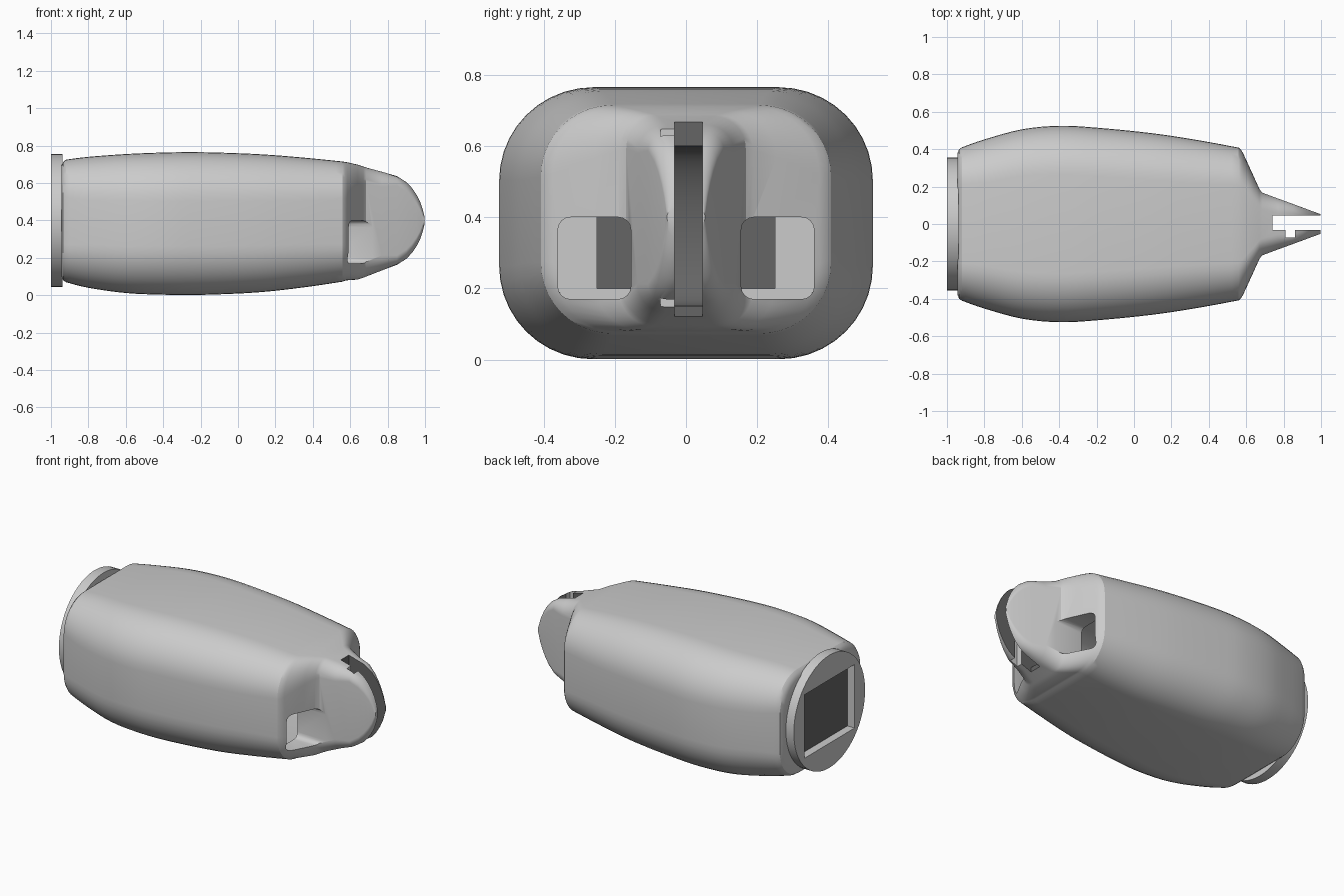
import bpy, bmesh, math
from mathutils import Vector, Matrix

if "Cube" in bpy.data.objects:
    bpy.data.objects.remove(bpy.data.objects["Cube"])


def material(name, v):
    m = bpy.data.materials.new(name)
    m.diffuse_color = (v, v, v, 1)
    m.use_nodes = True
    m.node_tree.nodes["Principled BSDF"].inputs["Base Color"].default_value = m.diffuse_color
    return m


grey, dark = material("grey", 0.8), material("dark", 0.13)


def finish(bm, name, mats):
    bmesh.ops.recalc_face_normals(bm, faces=bm.faces[:])
    me = bpy.data.meshes.new(name)
    bm.to_mesh(me)
    bm.free()
    ob = bpy.data.objects.new(name, me)
    bpy.context.collection.objects.link(ob)
    for m in mats:
        me.materials.append(m)
    return ob


def box(name, x, y, z, mat=grey, bevel=0):
    bm = bmesh.new()
    size = Vector((x[1] - x[0], y[1] - y[0], z[1] - z[0]))
    mid = Vector((x[0] + x[1], y[0] + y[1], z[0] + z[1])) / 2
    bmesh.ops.create_cube(bm, size=1, matrix=Matrix.Translation(mid) @ Matrix.Diagonal(size.to_4d()))
    if bevel:  # round only the edges running along x
        es = [e for e in bm.edges if abs((e.verts[0].co - e.verts[1].co).x) > 1e-4]
        bmesh.ops.bevel(bm, geom=es, offset=bevel, segments=4, profile=0.5, affect='EDGES')
    return finish(bm, name, [mat])


def cylinder(name, r, depth, mid, axis, scale=(1, 1, 1), mat=grey):
    bm = bmesh.new()
    mtx = Matrix.Translation(mid) @ Matrix.Diagonal((*scale, 1)) @ Matrix.Rotation(math.pi / 2, 4, axis)
    bmesh.ops.create_cone(bm, cap_ends=True, segments=64, radius1=r, radius2=r, depth=depth, matrix=mtx)
    return finish(bm, name, [mat])


def loft(name, sections, mats):
    """Skin rounded rectangles given as (x, half width, low z, high z, radius)."""
    bm = bmesh.new()
    rings = []
    for x, w, lo, hi, r in sections:
        r = min(r, w * 0.95, (hi - lo) * 0.45)
        ring = []
        for k, (cy, cz) in enumerate([(w - r, hi - r), (r - w, hi - r), (r - w, lo + r), (w - r, lo + r)]):
            for i in range(11):
                a = math.pi / 2 * (k + i / 10)
                ring.append(bm.verts.new((x, cy + r * math.cos(a), cz + r * math.sin(a))))
        rings.append(ring)
    for a, b in zip(rings, rings[1:]):
        for i in range(len(a)):
            j = (i + 1) % len(a)
            bm.faces.new((a[i], a[j], b[j], b[i]))
    bm.faces.new(rings[0])
    bm.faces.new(rings[-1])
    return finish(bm, name, mats)


def smooth_keys(keys, n=4):
    """Catmull-Rom interpolation of the section values."""
    p = [Vector(k) for k in keys]
    out = []
    for i in range(len(p) - 1):
        a, b, c, d = p[max(i - 1, 0)], p[i], p[i + 1], p[min(i + 2, len(p) - 1)]
        for s in range(n):
            t = s / n
            out.append(0.5 * (2 * b + (c - a) * t + (2 * a - 5 * b + 4 * c - d) * t * t
                              + (3 * b - a - 3 * c + d) * t ** 3))
    return [tuple(v) for v in out] + [tuple(keys[-1])]


def cut(target, cutter):
    m = target.modifiers.new("cut", 'BOOLEAN')
    m.operation, m.solver, m.object = 'DIFFERENCE', 'EXACT', cutter
    m.material_mode = 'TRANSFER'
    bpy.context.view_layer.objects.active = target
    bpy.ops.object.modifier_apply(modifier=m.name)
    bpy.data.objects.remove(cutter)


def shade(ob, angle=28):
    bpy.ops.object.select_all(action='DESELECT')
    ob.select_set(True)
    bpy.context.view_layer.objects.active = ob
    bpy.ops.object.shade_smooth_by_angle(angle=math.radians(angle))


# main barrel
barrel = smooth_keys([
    (-0.92, 0.41, 0.070, 0.725, 0.20), (-0.80, 0.452, 0.040, 0.740, 0.23),
    (-0.60, 0.506, 0.012, 0.755, 0.25), (-0.40, 0.525, 0.003, 0.763, 0.26),
    (-0.20, 0.515, 0.002, 0.765, 0.26), (0.10, 0.485, 0.015, 0.755, 0.25),
    (0.35, 0.447, 0.042, 0.736, 0.23), (0.56, 0.408, 0.073, 0.715, 0.20)])
# sloped shoulders, then a wedge nose with a round profile
nose = [(0.572, 0.398, 0.078, 0.713, 0.20), (0.585, 0.375, 0.080, 0.711, 0.19),
        (0.64, 0.255, 0.084, 0.698, 0.13), (0.67, 0.188, 0.094, 0.688, 0.10),
        (0.685, 0.168, 0.100, 0.683, 0.09), (0.77, 0.136, 0.133, 0.660, 0.08)]
for x, h in [(0.85, 0.237), (0.90, 0.205), (0.93, 0.174), (0.955, 0.139),
             (0.975, 0.103), (0.988, 0.066), (0.996, 0.025)]:
    nose.append((x, 0.168 - (x - 0.685) * 0.37, 0.40 - h, 0.40 + h, 0.05))
rear = [(-0.945, 0.375, 0.10, 0.69, 0.18), (-0.935, 0.40, 0.08, 0.712, 0.195)]
body = loft("body_shell", rear + barrel + nose, [grey, dark])

# hollow interior
inner = [(x, w - 0.05, lo + 0.05, hi - 0.05, r - 0.05) for x, w, lo, hi, r in barrel if -0.9 < x < 0.55]
cut(body, loft("cavity", inner, [grey]))

# front windows on both shoulders
for s in (-1, 1):
    cut(body, box("window_cut", (0.42, 0.85), sorted((s * 0.155, s * 0.36)), (0.17, 0.40), grey, 0.035))

# slot splitting the nose, its round recess and the side notch
cut(body, box("slot_cut", (0.74, 1.1), (-0.033, 0.046), (-0.1, 0.9), dark))
cut(body, cylinder("recess_cut", 0.225, 0.0788, (0.741, 0.0065, 0.375), 'X', (0.5, 1, 1), dark))
cut(body, box("notch_cut", (0.81, 0.86), (-0.072, 0.0), (-0.1, 0.9), grey))

# rear flange with rectangular opening
flange = cylinder("rear_flange", 0.355, 0.062, (-0.969, 0, 0.40), 'Y')
for ob in (flange, body):
    cut(ob, box("opening_cut", (-1.1, -0.82), (-0.25, 0.25), (0.20, 0.60), grey))
box("rear_panel", (-0.95, -0.935), (-0.25, 0.25), (0.20, 0.60), dark)

for ob in (body, flange):
    shade(ob)
